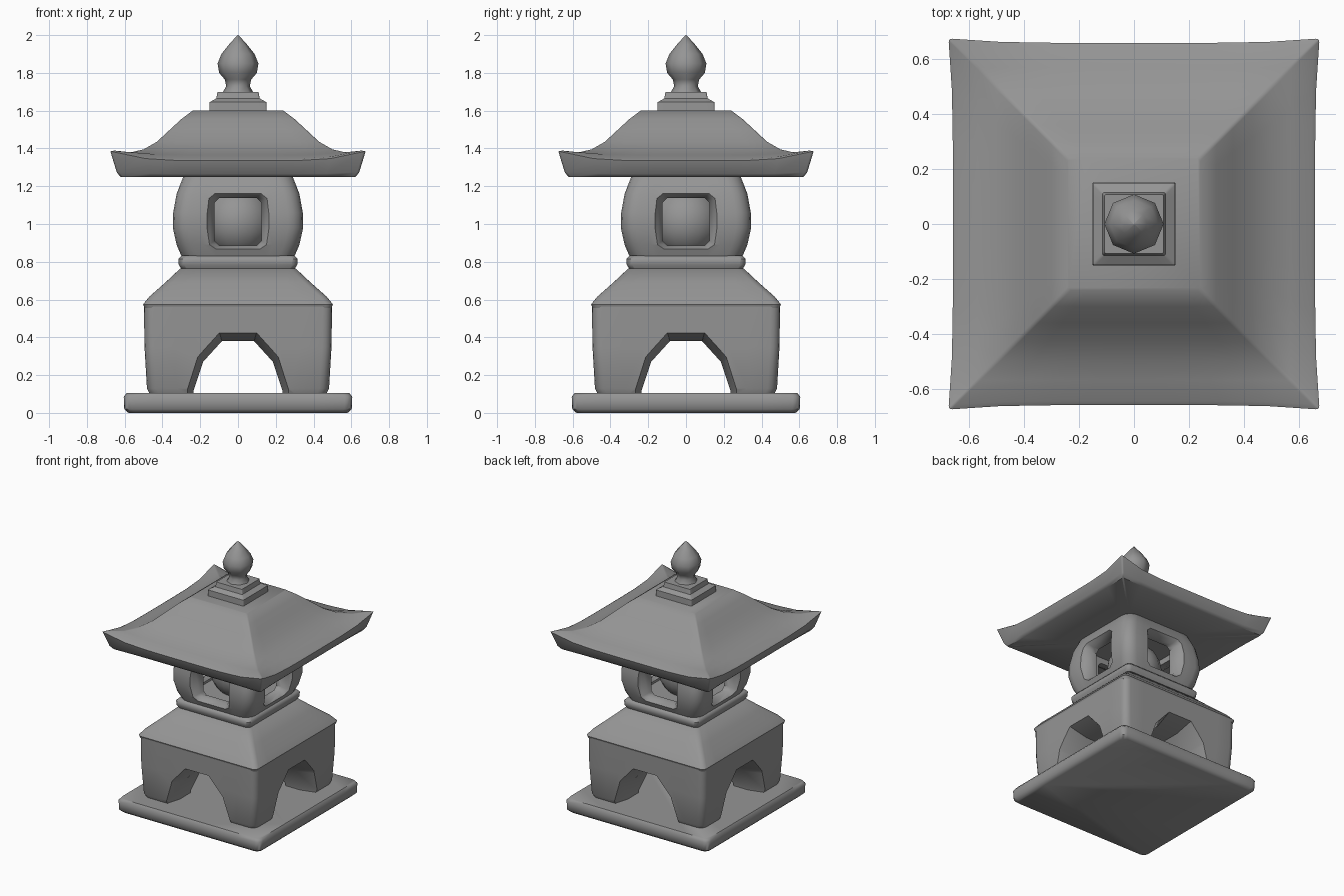
import bpy, bmesh, math
from mathutils import Matrix

if "Cube" in bpy.data.objects:
    bpy.data.objects.remove(bpy.data.objects["Cube"])

stone = bpy.data.materials.new("grey_stone")
stone.use_nodes = True
stone.diffuse_color = (0.3, 0.3, 0.3, 1)
bsdf = next(n for n in stone.node_tree.nodes if n.type == 'BSDF_PRINCIPLED')
bsdf.inputs["Base Color"].default_value = stone.diffuse_color
bsdf.inputs["Roughness"].default_value = 0.8


def loft(name, rings):
    """Skin a stack of equal-length closed rings and cap both ends."""
    bm = bmesh.new()
    loops = [[bm.verts.new(p) for p in ring] for ring in rings]
    n = len(rings[0])
    for a, b in zip(loops, loops[1:]):
        for i in range(n):
            j = (i + 1) % n
            bm.faces.new((a[i], a[j], b[j], b[i]))
    bm.faces.new(loops[0][::-1])
    bm.faces.new(loops[-1])
    bmesh.ops.recalc_face_normals(bm, faces=bm.faces)
    mesh = bpy.data.meshes.new(name)
    bm.to_mesh(mesh)
    bm.free()
    mesh.materials.append(stone)
    ob = bpy.data.objects.new(name, mesh)
    bpy.context.collection.objects.link(ob)
    return ob


def square(half, z, r=0.03, lift=0.0, flare=0.0, side=8):
    """Rounded square ring whose corners can rise and spread."""
    pts = []
    for k in range(4):
        rot = Matrix.Rotation(k * math.pi / 2, 3, 'Z')
        c = half - r
        quarter = [(c + r * math.cos(i * math.pi / 8), c + r * math.sin(i * math.pi / 8))
                   for i in range(5)]
        quarter += [(c - 2 * c * i / side, half) for i in range(1, side)]
        for x, y in quarter:
            w = (min(abs(x), abs(y)) / half) ** 5
            s = 1 + flare * w
            pts.append(rot @ Matrix.Diagonal((s, s, 1)) @ Matrix.Translation((x, y, z + lift * w)).translation)
    return pts


def tunnel(name, profile, centre_z, stations, turn):
    """Horizontal cutter; stations are (depth, scale) pairs."""
    ob = loft(name, [[(x * s, d, centre_z + (z - centre_z) * s) for x, z in profile]
                     for d, s in stations])
    ob.data.transform(Matrix.Rotation(turn, 4, 'Z'))
    ob.hide_render = True
    return ob


def activate(ob):
    bpy.ops.object.select_all(action='DESELECT')
    ob.select_set(True)
    bpy.context.view_layer.objects.active = ob


def carve(ob, cutter):
    mod = ob.modifiers.new("carve", 'BOOLEAN')
    mod.operation = 'DIFFERENCE'
    mod.solver = 'EXACT'
    mod.object = cutter
    activate(ob)
    bpy.ops.object.modifier_apply(modifier=mod.name)
    bpy.data.objects.remove(cutter)


def smooth(ob, degrees=40):
    activate(ob)
    bpy.ops.object.shade_smooth_by_angle(angle=math.radians(degrees))


# Base slab
smooth(loft("base_slab", [square(h, z, 0.04) for h, z in
       ((0.58, 0), (0.602, 0.02), (0.605, 0.085), (0.59, 0.105))]), 50)

# Four-legged stand with flared arches on every side
legs = loft("leg_stand", [square(h, z, 0.05) for h, z in
            ((0.465, 0.095), (0.482, 0.13), (0.495, 0.35), (0.498, 0.57))])
half_arch = [(0.25, 0.0), (0.235, 0.12), (0.185, 0.27), (0.085, 0.38)]
arch = half_arch + [(-x, z) for x, z in reversed(half_arch)]
flared = [(-0.55, 1.22), (-0.36, 1), (0.36, 1), (0.55, 1.22)]
for turn in (0, math.pi / 2):
    carve(legs, tunnel("arch_cutter", arch, 0.1, flared, turn))
smooth(legs, 40)

# Sloping shoulder and collar
smooth(loft("shoulder", [square(h, z, 0.035) for h, z in
       ((0.495, 0.555), (0.502, 0.575), (0.47, 0.615), (0.385, 0.69), (0.305, 0.765))]), 50)
smooth(loft("collar", [square(h, z, 0.03) for h, z in
       ((0.295, 0.755), (0.314, 0.785), (0.316, 0.815), (0.30, 0.832))]), 50)

# Hollow barrel-shaped lantern chamber with four windows
chamber = loft("lantern_chamber", [square(h, z, 0.08) for h, z in
               ((0.295, 0.82), (0.325, 0.89), (0.345, 0.98), (0.343, 1.06),
                (0.325, 1.16), (0.29, 1.25), (0.27, 1.27))])
carve(chamber, loft("cavity_cutter", [square(0.235, z) for z in (0.87, 1.18)]))
window = [(x, 1.012 + z) for x, z in
          ((0.125, -0.1), (0.125, 0.1), (0.1, 0.125), (-0.1, 0.125),
           (-0.125, 0.1), (-0.125, -0.1), (-0.1, -0.125), (0.1, -0.125))]
funnel = [(-0.38, 1.5), (-0.32, 1.18), (-0.28, 1), (0.28, 1), (0.32, 1.18), (0.38, 1.5)]
for turn in (0, math.pi / 2):
    carve(chamber, tunnel("window_cutter", window, 1.012, funnel, turn))
smooth(chamber, 45)

# Round lamp inside the chamber
bpy.ops.mesh.primitive_uv_sphere_add(segments=16, ring_count=10, radius=0.19, location=(0, 0, 1.012))
lamp = bpy.context.object
lamp.name = "lamp"
lamp.data.materials.append(stone)
smooth(lamp, 60)

# Sweeping roof: half width, height, corner lift, corner flare
roof = [(0.3, 1.25, 0, 0), (0.615, 1.248, 0, 0.012), (0.635, 1.265, 0.01, 0.012),
        (0.66, 1.335, 0.052, 0.025), (0.645, 1.345, 0.045, 0.02),
        (0.57, 1.365, 0.015, 0), (0.5, 1.395, 0, 0), (0.43, 1.435, 0, 0),
        (0.36, 1.5, 0, 0), (0.3, 1.555, 0, 0), (0.24, 1.6, 0, 0)]
smooth(loft("roof", [square(h, z, 0.012, lift, flare) for h, z, lift, flare in roof]), 45)

# Stepped cap on the roof
smooth(loft("roof_cap", [square(h, z, 0.008) for h, z in
       ((0.152, 1.59), (0.15, 1.645), (0.115, 1.665), (0.108, 1.70))]), 30)

# Eight-sided bud finial
bud = [(0.085, 1.69), (0.062, 1.73), (0.07, 1.765), (0.1, 1.8), (0.108, 1.85),
       (0.088, 1.9), (0.048, 1.95), (0.003, 2.0)]
smooth(loft("bud_finial", [[(r * math.cos(i * math.pi / 4), r * math.sin(i * math.pi / 4), z)
       for i in range(8)] for r, z in bud]), 60)
